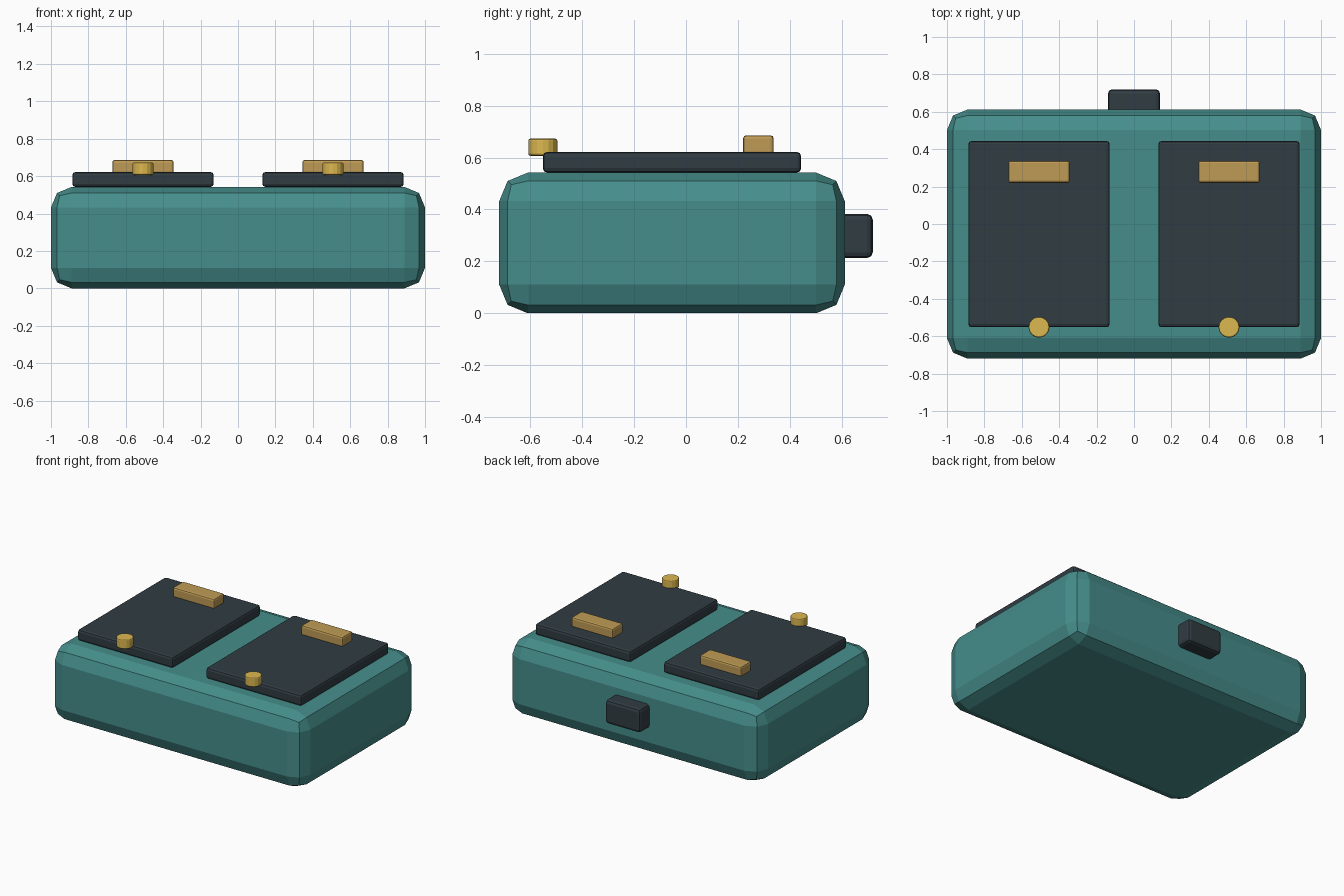
import bpy

if "Cube" in bpy.data.objects:
    bpy.data.objects.remove(bpy.data.objects["Cube"])


def material(name, rgb):
    m = bpy.data.materials.new(name)
    m.diffuse_color = (*rgb, 1)
    m.use_nodes = True
    m.node_tree.nodes["Principled BSDF"].inputs["Base Color"].default_value = m.diffuse_color
    return m


TEAL = material("teal", (0.06, 0.27, 0.26))
DARK = material("charcoal", (0.03, 0.045, 0.055))
BRASS = material("brass", (0.52, 0.33, 0.09))
GOLD = material("gold", (0.72, 0.48, 0.08))


def finish(ob, name, mat, width, segments):
    ob.name = name
    ob.data.materials.append(mat)
    mod = ob.modifiers.new("bevel", "BEVEL")
    mod.width = width
    mod.segments = segments
    mod.limit_method = 'ANGLE'
    mod.angle_limit = 0.7
    return ob


def box(name, lo, hi, mat, width, segments=2):
    centre = [(a + b) / 2 for a, b in zip(lo, hi)]
    bpy.ops.mesh.primitive_cube_add(size=1, location=centre)
    ob = bpy.context.object
    ob.scale = [b - a for a, b in zip(lo, hi)]
    bpy.ops.object.transform_apply(location=False, rotation=False, scale=True)
    return finish(ob, name, mat, width, segments)


# Main body and rear plug
box("body", (-1, -0.72, 0), (1, 0.612, 0.542), TEAL, 0.11)
box("rear_plug", (-0.139, 0.55, 0.213), (0.139, 0.72, 0.383), DARK, 0.022)

# Mirrored pair of lids, each with a bar handle and a front knob
for side, s in (("left", -1), ("right", 1)):
    cx = 0.508 * s
    box(side + "_lid", (cx - 0.378, -0.552, 0.542), (cx + 0.378, 0.444, 0.622), DARK, 0.017)
    box(side + "_handle", (cx - 0.164, 0.22, 0.612), (cx + 0.164, 0.338, 0.686), BRASS, 0.012)
    bpy.ops.mesh.primitive_cylinder_add(vertices=16, radius=0.056, depth=0.066,
                                        location=(cx, -0.552, 0.64))
    finish(bpy.context.object, side + "_knob", GOLD, 0.008, 2)
